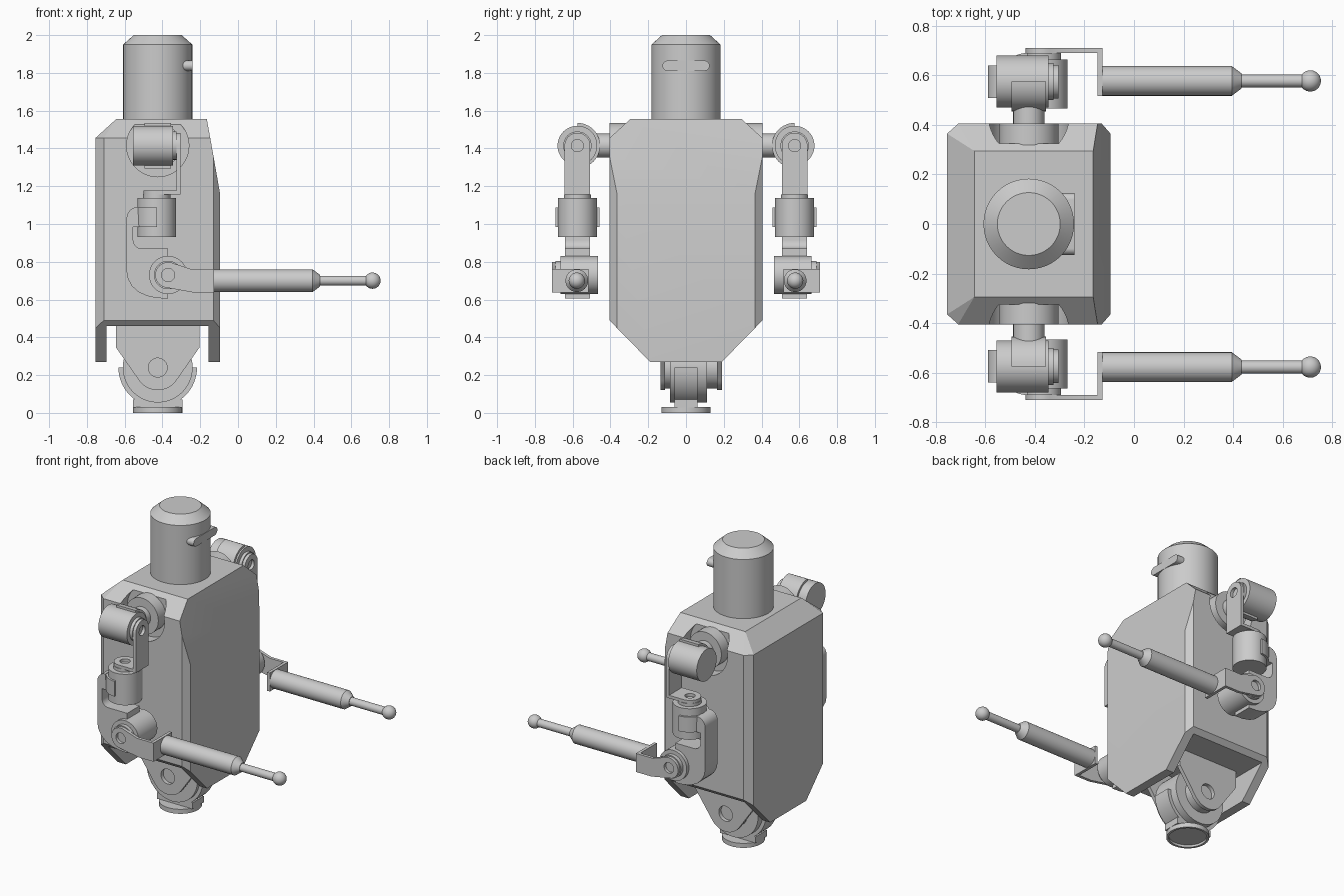
import bpy, bmesh, math
from mathutils import Vector

old = bpy.data.objects.get("Cube")
if old:
    bpy.data.objects.remove(old, do_unlink=True)

grey = bpy.data.materials.new("light grey")
grey.use_nodes = True
grey.diffuse_color = (0.6, 0.6, 0.6, 1)
grey.node_tree.nodes["Principled BSDF"].inputs["Base Color"].default_value = (0.6, 0.6, 0.6, 1)


def finish(name, bm, side=1):
    """Turn a bmesh into a shaded object, mirrored in y when side is -1."""
    for v in bm.verts:
        v.co.y *= side
    bmesh.ops.recalc_face_normals(bm, faces=bm.faces)
    mesh = bpy.data.meshes.new(name)
    bm.to_mesh(mesh)
    bm.free()
    mesh.materials.append(grey)
    ob = bpy.data.objects.new(name, mesh)
    bpy.context.collection.objects.link(ob)
    shade(ob)
    return ob


def shade(ob):
    bpy.ops.object.select_all(action='DESELECT')
    ob.select_set(True)
    bpy.context.view_layer.objects.active = ob
    bpy.ops.object.shade_smooth_by_angle(angle=math.radians(25))


def place(axis, u, v, w):
    """Profile coordinates u, v and distance w along the axis."""
    return {'x': (w, u, v), 'y': (u, w, v), 'z': (u, v, w)}[axis]


def prism(name, axis, pts, lo, hi, side=1):
    bm = bmesh.new()
    a = [bm.verts.new(place(axis, u, v, lo)) for u, v in pts]
    b = [bm.verts.new(place(axis, u, v, hi)) for u, v in pts]
    bm.faces.new(a)
    bm.faces.new(b)
    for i in range(len(pts)):
        j = (i + 1) % len(pts)
        bm.faces.new((a[i], a[j], b[j], b[i]))
    return finish(name, bm, side)


def arc(cu, cv, r, start, end, n=16):
    angles = [math.radians(start + (end - start) * i / n) for i in range(n + 1)]
    return [(cu + r * math.cos(t), cv + r * math.sin(t)) for t in angles]


def cyl(name, axis, cu, cv, r, lo, hi, side=1):
    return prism(name, axis, arc(cu, cv, r, 0, 360, 48)[:-1], lo, hi, side)


def box(name, x0, x1, y0, y1, z0, z1, side=1):
    return prism(name, 'z', [(x0, y0), (x1, y0), (x1, y1), (x0, y1)], z0, z1, side)


def lathe(name, axis, cu, cv, profile, side=1, n=48):
    """Spin (radius, distance) pairs round an axis."""
    bm = bmesh.new()
    rings = []
    for r, w in profile:
        if r == 0:
            rings.append([bm.verts.new(place(axis, cu, cv, w))] * n)
        else:
            rings.append([bm.verts.new(place(axis, u, v, w))
                          for u, v in arc(cu, cv, r, 0, 360, n)[:-1]])
    for a, b in zip(rings, rings[1:]):
        for i in range(n):
            quad = [a[i], a[(i + 1) % n], b[(i + 1) % n], b[i]]
            bm.faces.new(list(dict.fromkeys(quad)))
    return finish(name, bm, side)


def cut(ob, *cutters):
    for c in cutters:
        m = ob.modifiers.new("cut", 'BOOLEAN')
        m.operation, m.solver, m.object = 'DIFFERENCE', 'EXACT', c
        bpy.context.view_layer.objects.active = ob
        bpy.ops.object.modifier_move_to_index(modifier=m.name, index=0)
        bpy.ops.object.modifier_apply(modifier=m.name)
        bpy.data.objects.remove(c, do_unlink=True)
    shade(ob)


# Torso: chamfered convex block
corners = [(-0.645, 0.295, 1.555), (-0.165, 0.295, 1.555),
           (-0.755, 0.365, 1.455), (-0.71, 0.405, 1.455),
           (-0.147, 0.405, 1.455), (-0.13, 0.405, 1.36), (-0.095, 0.365, 1.16),
           (-0.13, 0.405, 0.49), (-0.095, 0.365, 0.449), (-0.095, 0.19, 0.27),
           (-0.71, 0.405, 0.49), (-0.755, 0.365, 0.449), (-0.755, 0.19, 0.27)]
bm = bmesh.new()
for x, y, z in corners:
    for s in (-1, 1):
        bm.verts.new(Vector((x, y * s, z)))
bmesh.ops.convex_hull(bm, input=bm.verts)
bmesh.ops.dissolve_limit(bm, angle_limit=math.radians(1), verts=bm.verts, edges=bm.edges)
torso = finish("torso", bm)
# Gap between the hanging plates, and a shoulder pocket each side
cut(torso,
    box("cutter", -0.695, -0.155, -0.6, 0.6, 0.1, 0.46),
    *[cyl("cutter", 'y', -0.425, 1.415, 0.165, 0.325, 0.6, s) for s in (-1, 1)])

# Head with visor bar
lathe("head", 'z', -0.425, 0, [(0, 1.54), (0.183, 1.54), (0.183, 1.95), (0.127, 2.0), (0, 2.0)])
prism("visor_bar", 'x', arc(0.098, 1.838, 0.027, -90, 90) + arc(-0.098, 1.838, 0.027, 90, 270),
      -0.40, -0.24)

# Hip bracket, motor and foot
hip = [(-0.645, 0.47), (-0.645, 0.345)] + arc(-0.425, 0.24, 0.12, 215, 325) + [(-0.205, 0.345), (-0.205, 0.47)]
for label, lo, hi in (("front", -0.135, -0.11), ("back", 0.165, 0.19)):
    plate = prism("hip_plate_" + label, 'y', hip, lo, hi)
    cut(plate, cyl("cutter", 'y', -0.425, 0.24, 0.05, lo - 0.1, hi + 0.1))
cyl("hip_hub", 'y', -0.425, 0.24, 0.11, -0.11, 0.165)
cyl("hip_motor", 'y', -0.425, 0.24, 0.185, -0.085, 0.11)
prism("hip_cradle", 'y', arc(-0.425, 0.24, 0.208, 180, 360, 32), -0.06, 0.06)
box("foot_block", -0.555, -0.295, -0.06, 0.06, 0.028, 0.07)
lathe("foot_disc", 'z', -0.425, 0,
      [(0, 0.015), (0.115, 0.015), (0.115, 0), (0.13, 0), (0.13, 0.03), (0, 0.03)])

# Arms, described at +y and mirrored
Y = 0.575
for s, tag in ((-1, "front"), (1, "back")):
    def n(part):
        return tag + "_" + part

    # Shoulder
    cyl(n("shoulder_swivel"), 'y', -0.425, 1.415, 0.12, 0.32, 0.405, s)
    cyl(n("shoulder_shaft"), 'y', -0.425, 1.415, 0.063, 0.40, 0.48, s)
    prism(n("shoulder_cradle"), 'x', arc(Y, 1.415, 0.12, 90, 270, 24), -0.495, -0.355, s)
    cyl(n("shoulder_motor"), 'x', Y, 1.415, 0.105, -0.555, -0.345, s)
    cyl(n("shoulder_hub"), 'x', Y, 1.415, 0.075, -0.345, -0.325, s)

    # Angled link to the upper arm
    side_plate = prism(n("link_side"), 'x',
                       arc(Y, 1.415, 0.068, 0, 180) + [(Y - 0.068, 1.157), (Y + 0.068, 1.157)],
                       -0.325, -0.305, s)
    cut(side_plate, cyl("cutter", 'x', Y, 1.415, 0.032, -0.4, -0.2, s))
    base = prism(n("link_base"), 'z',
                 arc(-0.432, Y, 0.068, 90, 270) + [(-0.31, Y - 0.068), (-0.31, Y + 0.068)],
                 1.157, 1.177, s)
    cut(base, cyl("cutter", 'z', -0.432, Y, 0.032, 1.1, 1.2, s))

    # Upper arm twist motor and the curved bracket below it
    cyl(n("twist_hub"), 'z', -0.43, Y, 0.072, 1.13, 1.157, s)
    cyl(n("twist_motor"), 'z', -0.43, Y, 0.103, 0.93, 1.137, s)
    prism(n("twist_clamp"), 'z', arc(-0.43, Y, 0.116, 90, 270, 24), 0.985, 1.087, s)
    prism(n("elbow_bracket"), 'y',
          arc(-0.53, 1.03, 0.06, 90, 180, 6)
          + [(-0.59, 0.75), (-0.583, 0.71), (-0.562, 0.672), (-0.53, 0.642),
             (-0.485, 0.62), (-0.43, 0.608), (-0.37, 0.605), (-0.37, 0.87)]
          + arc(-0.51, 0.915, 0.045, 270, 180, 6) + [(-0.555, 0.985), (-0.525, 0.985)],
          Y - 0.066, Y + 0.066, s)

    # Elbow
    cyl(n("elbow_motor"), 'y', -0.37, 0.73, 0.101, Y - 0.108, Y + 0.09, s)
    cyl(n("elbow_hub"), 'y', -0.37, 0.73, 0.075, Y + 0.09, 0.69, s)
    fork = prism(n("forearm_bracket"), 'y',
                 arc(-0.37, 0.73, 0.068, 65, 250)
                 + [(-0.24, 0.638), (-0.127, 0.638), (-0.127, 0.762), (-0.25, 0.762)],
                 0.69, 0.71, s)
    cut(fork, cyl("cutter", 'y', -0.37, 0.73, 0.035, 0.6, 0.8, s))
    box(n("forearm_mount"), -0.147, -0.127, 0.517, 0.70, 0.638, 0.762, s)

    # Forearm, rod and ball tip
    lathe(n("forearm"), 'x', Y + 0.003, 0.70,
          [(0, -0.13), (0.06, -0.13), (0.06, 0.395), (0.03, 0.435), (0, 0.435)], s)
    cyl(n("hand_rod"), 'x', Y + 0.003, 0.70, 0.026, 0.43, 0.69, s)
    ball = [(0, 0.669)] + [(0.043 * math.sin(math.pi * i / 16), 0.712 - 0.043 * math.cos(math.pi * i / 16))
                           for i in range(1, 16)] + [(0, 0.755)]
    lathe(n("hand_ball"), 'x', Y + 0.003, 0.70, ball, s, 32)
